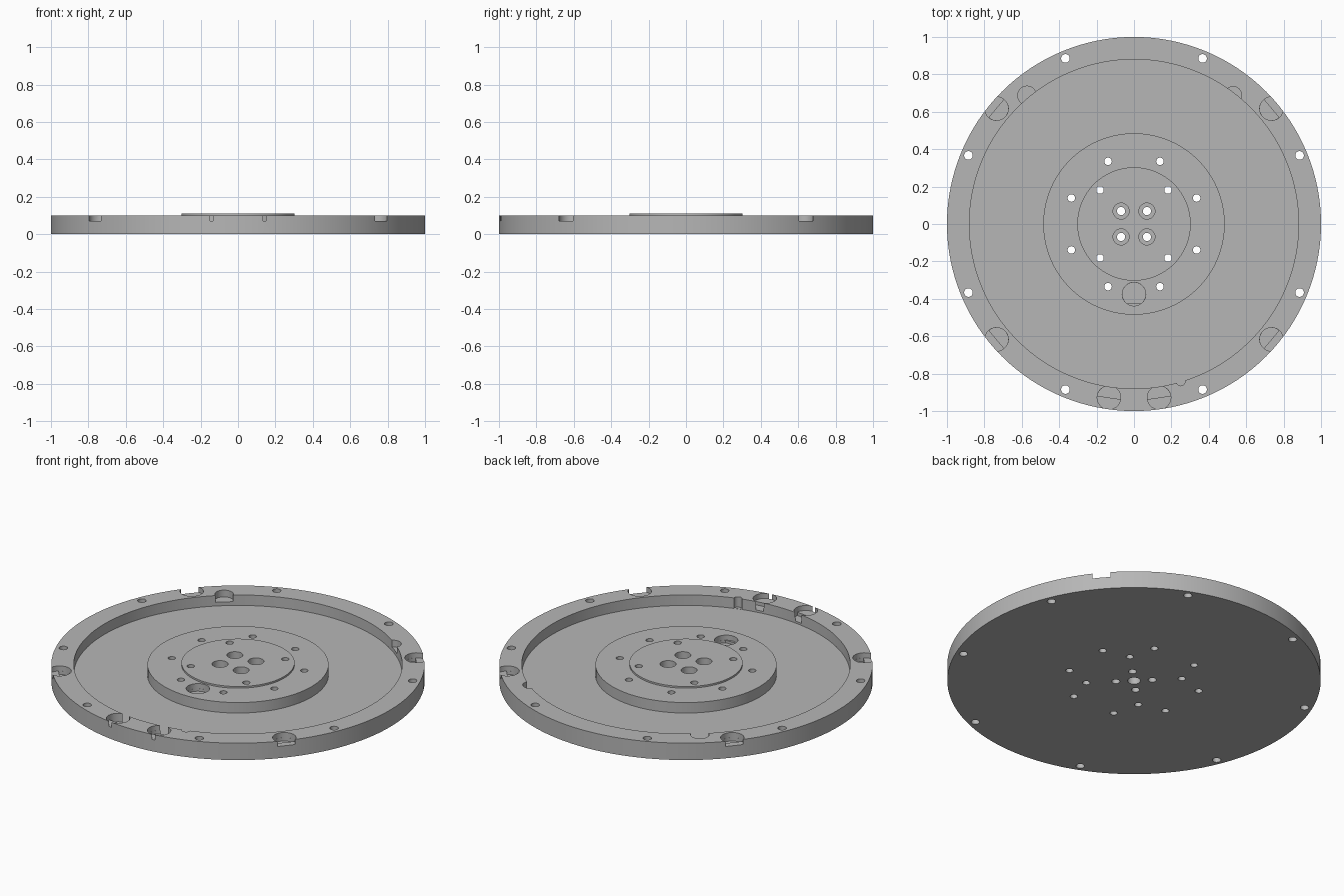
import bpy, bmesh
from math import cos, sin, pi, radians, atan2, hypot

cube = bpy.data.objects.get("Cube")
if cube:
    bpy.data.objects.remove(cube, do_unlink=True)

SEGMENTS = 128
RIM_TOP, FLOOR, BOSS_TOP = 0.10, 0.038, 0.11

steel = bpy.data.materials.new("steel grey")
steel.use_nodes = True
grey = (0.47, 0.47, 0.47, 1)
steel.diffuse_color = grey
steel.node_tree.nodes["Principled BSDF"].inputs["Base Color"].default_value = grey


def make_object(name, bm):
    bmesh.ops.recalc_face_normals(bm, faces=bm.faces)
    mesh = bpy.data.meshes.new(name)
    bm.to_mesh(mesh)
    bm.free()
    mesh.materials.append(steel)
    obj = bpy.data.objects.new(name, mesh)
    bpy.context.collection.objects.link(obj)
    return obj


def turned_disc(name, profile):
    """Turn a (radius, height) profile into a closed solid, capped at both ends."""
    bm = bmesh.new()
    rings = [[bm.verts.new((r * cos(2 * pi * i / SEGMENTS), r * sin(2 * pi * i / SEGMENTS), z))
              for i in range(SEGMENTS)] for r, z in profile]
    for low, high in zip(rings, rings[1:]):
        for i in range(SEGMENTS):
            j = (i + 1) % SEGMENTS
            bm.faces.new((low[i], low[j], high[j], high[i]))
    bm.faces.new(rings[0])
    bm.faces.new(rings[-1])
    return make_object(name, bm)


def add_drill(bm, x, y, r, z0, z1=0.2, start=0.0, sweep=2 * pi, steps=28):
    """Upright cylinder, or a segment of one when sweep is under a full turn."""
    full = sweep > 6.28
    count = steps if full else steps + 1
    angles = [start + sweep * i / steps for i in range(count)]
    low = [bm.verts.new((x + r * cos(a), y + r * sin(a), z0)) for a in angles]
    high = [bm.verts.new((v.co.x, v.co.y, z1)) for v in low]
    bm.faces.new(low[::-1])
    bm.faces.new(high)
    for i in range(count):
        j = (i + 1) % count
        bm.faces.new((low[i], low[j], high[j], high[i]))


def cut(target, bm):
    cutter = make_object("cutter", bm)
    cutter.hide_render = True
    mod = target.modifiers.new("cut", 'BOOLEAN')
    mod.operation = 'DIFFERENCE'
    mod.solver = 'EXACT'
    mod.object = cutter
    bpy.context.view_layer.objects.active = target
    bpy.ops.object.modifier_apply(modifier=mod.name)
    bpy.data.objects.remove(cutter, do_unlink=True)


# Plate with raised rim, hub and central boss
plate = turned_disc("flanged_plate", [
    (1, 0), (1, RIM_TOP), (0.88, RIM_TOP), (0.88, FLOOR), (0.485, FLOOR),
    (0.485, RIM_TOP), (0.303, RIM_TOP), (0.303, BOSS_TOP)])

# Through holes: rim ring, hub ring, boss ring and centre screws
holes = bmesh.new()
for count, ring, radius in ((8, 0.958, 0.023), (8, 0.363, 0.02), (4, 0.257, 0.02), (4, 0.098, 0.022)):
    for i in range(count):
        a = 2 * pi * (i + 0.5) / count
        add_drill(holes, ring * cos(a), ring * sin(a), radius, -0.1)
# Blind centre hole in the underside
add_drill(holes, 0, 0, 0.035, -0.1, 0.04)
cut(plate, holes)

# Shallow pockets in the rim and hub, screw counterbores, and the locating notch
stepped = [(sx * x, y) for sx in (1, -1) for x, y in ((0.735, 0.617), (0.735, -0.617), (0.134, -0.928))]
pockets = bmesh.new()
for x, y in stepped:
    add_drill(pockets, x, y, 0.063, 0.07)
add_drill(pockets, 0, -0.375, 0.063, 0.07)
add_drill(pockets, -0.572, 0.687, 0.05, 0.06)
add_drill(pockets, 0.53, 0.69, 0.045, 0.06)
add_drill(pockets, 0.25, -0.842, 0.023, FLOOR + 0.001)
for x in (-0.069, 0.069):
    for y in (-0.069, 0.069):
        add_drill(pockets, x, y, 0.043, 0.055)
cut(plate, pockets)

# Deeper steps on the inward side of the pockets
steps = bmesh.new()
for x, y in stepped:
    add_drill(steps, x, y, 0.0625, 0.05, 0.15, atan2(-y, -x) - pi / 2, pi)
add_drill(steps, 0, -0.375, 0.0625, 0.055, 0.15, radians(-53), radians(286))
cut(plate, steps)

# Smooth round walls, crisp machined edges
bpy.ops.object.select_all(action='DESELECT')
plate.select_set(True)
bpy.context.view_layer.objects.active = plate
bpy.ops.object.shade_smooth_by_angle(angle=radians(30))
